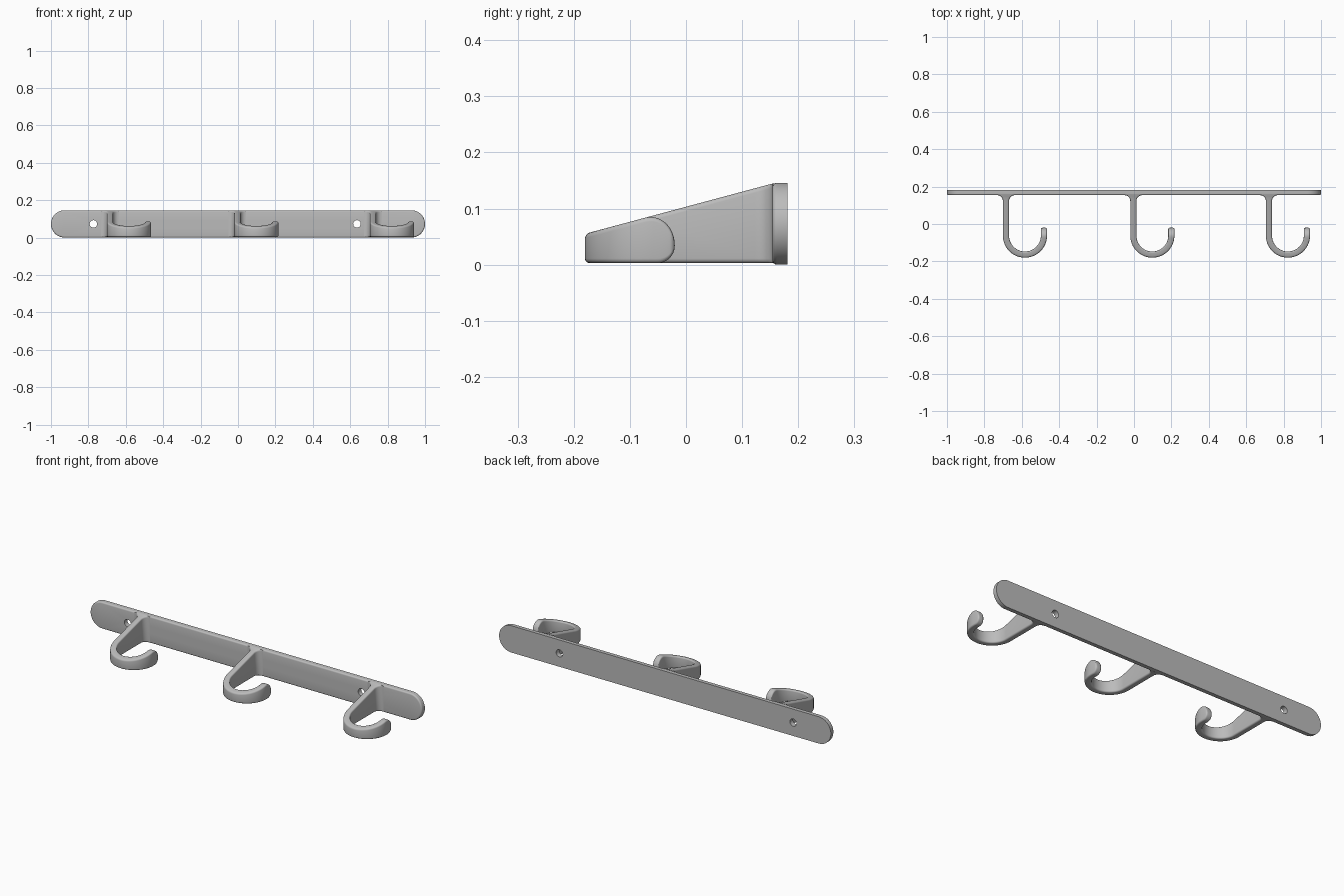
import bpy, bmesh
from math import sin, cos, pi, sqrt

if "Cube" in bpy.data.objects:
    bpy.data.objects.remove(bpy.data.objects["Cube"], do_unlink=True)

grey = bpy.data.materials.new("plain grey")
grey.use_nodes = True
grey.diffuse_color = (0.5, 0.5, 0.5, 1)
grey.node_tree.nodes["Principled BSDF"].inputs["Base Color"].default_value = (0.5, 0.5, 0.5, 1)

BACK, FRONT = 0.181, 0.154      # wall plate faces
HEIGHT = 0.146
EDGE = 0.008                    # rounding of the edges
HALF = 0.0165                   # half thickness of a hook
FILLET = 0.031                  # blend between hook and plate
RADIUS = 0.1015                 # centre line of the hook bend
BEND_Y, TIP_Y = -0.062, -0.02


def finish(bm, name):
    bmesh.ops.recalc_face_normals(bm, faces=bm.faces)
    mesh = bpy.data.meshes.new(name)
    bm.to_mesh(mesh)
    bm.free()
    mesh.materials.append(grey)
    obj = bpy.data.objects.new(name, mesh)
    bpy.context.collection.objects.link(obj)
    bpy.ops.object.select_all(action='DESELECT')
    obj.select_set(True)
    bpy.context.view_layer.objects.active = obj
    bpy.ops.object.shade_smooth_by_angle(angle=pi / 6)


def bridge(bm, a, b):
    n = len(a)
    for i in range(n):
        j = (i + 1) % n
        bm.faces.new((a[i], a[j], b[j], b[i]))


def round_drop(d, r):
    """Offset of a quarter round at distance d from its edge."""
    return r - sqrt(max(0, r * r - (r - d) ** 2)) if d < r else 0


# Wall plate with rounded ends and two screw holes
def stadium(bm, inset, y, n=24):
    r = HEIGHT / 2
    ring = []
    for side in (1, -1):
        for i in range(n + 1):
            a = -pi / 2 + pi * i / n
            ring.append(bm.verts.new((side * (1 - r + (r - inset) * cos(a)), y,
                                      r + side * (r - inset) * sin(a))))
    return ring


def hole(bm, x, y, n=24):
    return [bm.verts.new((x + 0.02 * cos(2 * pi * i / n), y,
                          HEIGHT / 2 + 0.02 * sin(2 * pi * i / n))) for i in range(n)]


def fill(bm, loops):
    edges = []
    for loop in loops:
        for i, v in enumerate(loop):
            w = loop[(i + 1) % len(loop)]
            edges.append(bm.edges.get((v, w)) or bm.edges.new((v, w)))
    bmesh.ops.triangle_fill(bm, use_beauty=True, edges=edges)


bm = bmesh.new()
rings = [stadium(bm, 0, BACK)]
for k in range(5):
    a = k / 4 * pi / 2
    rings.append(stadium(bm, EDGE * (1 - cos(a)), FRONT + EDGE * (1 - sin(a))))
for a, b in zip(rings, rings[1:]):
    bridge(bm, a, b)
holes = [[hole(bm, x, y) for x in (-0.773, 0.636)] for y in (BACK, FRONT)]
for a, b in zip(*holes):
    bridge(bm, a, b)
fill(bm, [rings[0]] + holes[0])
fill(bm, [rings[-1]] + holes[1])
finish(bm, "wall_plate")


# Hooks: rounded bar swept along a J, with a sloping top
def slope(y):
    return 0.055 + 0.268 * (y + 0.18)


def tip_limits(y):
    """Bottom and top of the rounded tip, seen from the side."""
    up = min(1, max(0, (y + 0.068) / 0.048))
    low = min(1, max(0, (y + 0.05) / 0.03))
    mid = 0.034
    return (mid - 0.031 * sqrt(1 - low * low),
            mid + (slope(-0.068) - mid + 0.004 * up) * sqrt(1 - up * up))


def section(bm, x, y, side, half, tip=False):
    bottom, top = 0.003, None
    if tip and y > -0.068:
        bottom, top = tip_limits(y)
    verts = []
    for corner in range(4):
        for k in range(5):
            a = corner * pi / 2 + k / 4 * pi / 2
            su = 1 if corner in (0, 3) else -1
            u = su * (half - EDGE) + EDGE * cos(a)
            vy = y + side[1] * u
            t = slope(vy) if top is None else top
            r = min(EDGE, max(0.0002, (t - bottom) / 2))
            z = (t - r if corner < 2 else bottom + r) + r * sin(a)
            verts.append(bm.verts.new((x + side[0] * u, vy, z)))
    return verts


def hook(name, cx):
    bm = bmesh.new()
    rows = [section(bm, cx - RADIUS, FRONT + 0.003, (1, 0), HALF + FILLET)]
    # Stem flaring into the plate
    for i in range(11):
        d = FILLET * (1 - cos(i / 10 * pi / 2))
        rows.append(section(bm, cx - RADIUS, FRONT - d, (1, 0),
                            HALF + round_drop(d, FILLET)))
    # Bend
    for i in range(41):
        a = pi + pi * i / 40
        rows.append(section(bm, cx + RADIUS * cos(a), BEND_Y + RADIUS * sin(a),
                            (-cos(a), -sin(a)), HALF, i == 40))
    # Rounded tip
    for i in range(1, 17):
        y = BEND_Y + (TIP_Y - BEND_Y) * sin(i / 16 * pi / 2)
        rows.append(section(bm, cx + RADIUS, y, (-1, 0),
                            HALF - round_drop(TIP_Y - y, EDGE), True))
    for a, b in zip(rows, rows[1:]):
        bridge(bm, a, b)
    bm.faces.new(rows[0])
    bm.faces.new(rows[-1])
    finish(bm, name)


for name, cx in (("right_hook", -0.583), ("middle_hook", 0.098), ("left_hook", 0.823)):
    hook(name, cx)
